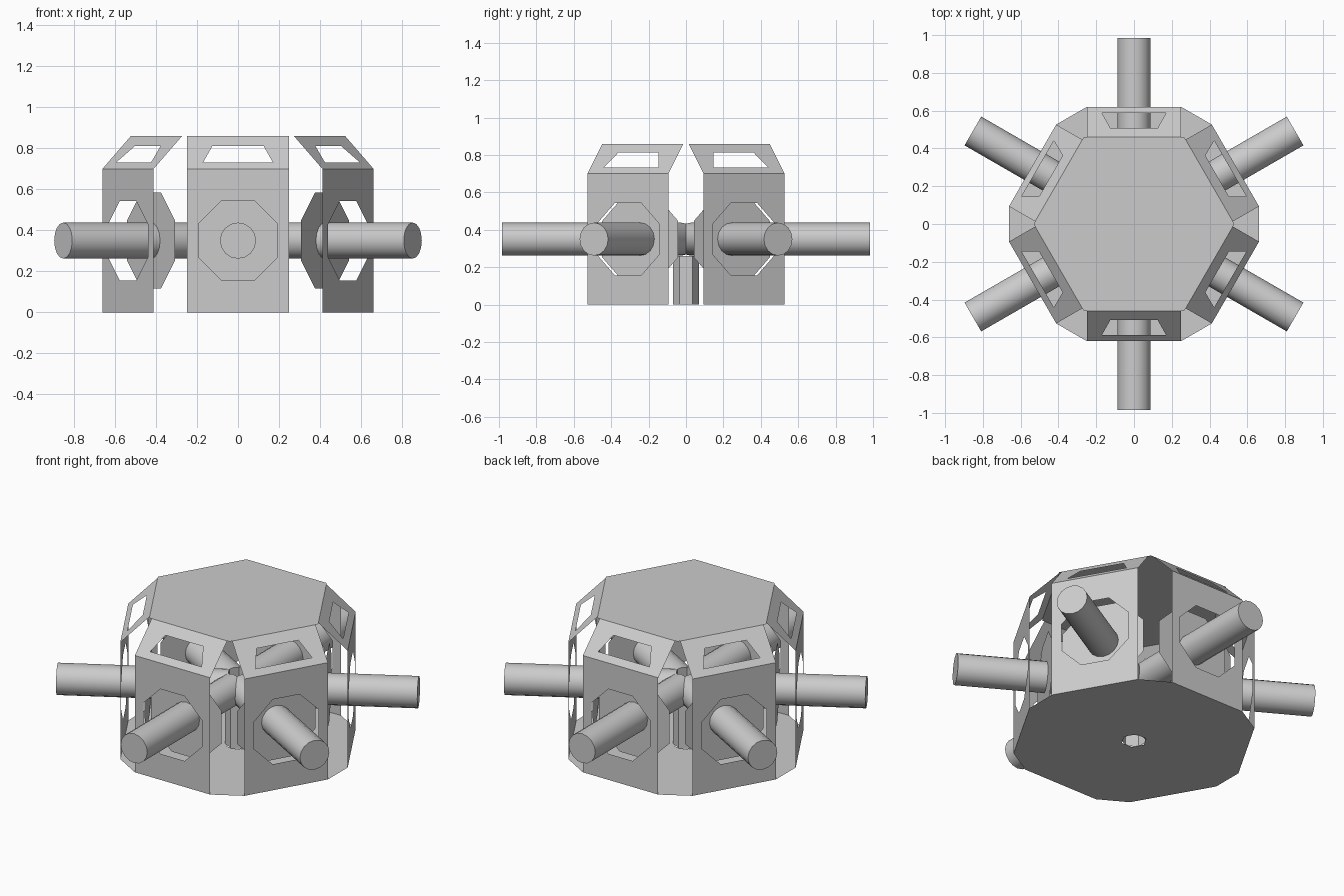
import bpy, bmesh, math
from mathutils import Vector, Matrix

if "Cube" in bpy.data.objects:
    bpy.data.objects.remove(bpy.data.objects["Cube"], do_unlink=True)

gray = bpy.data.materials.new("light gray")
gray.diffuse_color = (0.6, 0.6, 0.6, 1)
gray.use_nodes = True
gray.node_tree.nodes["Principled BSDF"].inputs["Base Color"].default_value = (0.6, 0.6, 0.6, 1)

WALL = 0.62      # distance of the walls from the middle
HALF = 0.25      # half the wall width
EAVE = 0.7       # top of the walls
TOP = 0.86       # height of the roof
ROOF = 0.46      # distance of the roof edges from the middle
AXIS = 0.35      # height of the pipes


def make(name, bm, angle=0.0):
    bm.transform(Matrix.Rotation(angle, 4, "Z"))
    mesh = bpy.data.meshes.new(name)
    bm.to_mesh(mesh)
    bm.free()
    mesh.materials.append(gray)
    ob = bpy.data.objects.new(name, mesh)
    bpy.context.collection.objects.link(ob)
    return ob


def ring(radius, sides, turn=0.0):
    step = math.tau / sides
    return [(radius * math.cos((i + turn) * step), radius * math.sin((i + turn) * step))
            for i in range(sides)]


def plate(outline, hole=(), place=lambda u, v: (u, v, 0)):
    """Flat sheet with an optional hole, set in space by place."""
    bm = bmesh.new()
    edges = []
    for loop in (outline, hole):
        vs = [bm.verts.new((u, v, 0)) for u, v in loop]
        edges += [bm.edges.new((vs[i], vs[i - 1])) for i in range(len(vs))]
    bmesh.ops.triangle_fill(bm, edges=edges, use_beauty=True, normal=(0, 0, 1))
    bmesh.ops.dissolve_limit(bm, angle_limit=0.01, verts=bm.verts, edges=bm.edges)
    for v in bm.verts:
        v.co = Vector(place(v.co.x, v.co.y))
    return bm


def pipe(radius, sides, start, end, caps=True):
    bm = bmesh.new()
    bmesh.ops.create_cone(bm, cap_ends=caps, segments=sides, radius1=radius,
                          radius2=radius, depth=end - start)
    bmesh.ops.translate(bm, verts=bm.verts, vec=(0, 0, (start + end) / 2))
    return bm


# Six identical bays around the middle
for k in range(6):
    turn = k * math.tau / 6
    n = k + 1

    # Upright wall with an octagonal opening
    hole = [(u, v + AXIS) for u, v in ring(0.21, 8, 0.5)]
    wall = [(-HALF, 0), (HALF, 0), (HALF, EAVE), (-HALF, EAVE)]
    make(f"wall_{n}", plate(wall, hole, lambda u, v: (u, -WALL, v)), turn)

    # Sloping window frame between wall and roof
    frame = [(-HALF, 0), (HALF, 0), (HALF, 1), (-HALF, 1)]
    window = [(-0.17, 0.2), (0.17, 0.2), (0.125, 0.7), (-0.125, 0.7)]
    make(f"window_frame_{n}", plate(frame, window, lambda u, v: (
        u, -WALL + v * (WALL - ROOF), EAVE + v * (TOP - EAVE))), turn)

    # Octagonal collar behind the wall
    collar = [(u, v + AXIS) for u, v in ring(0.254, 8, 0.5)]
    make(f"collar_{n}", plate(collar, (), lambda u, v: (u, -0.49, v)), turn)

    # Pipe reaching out through the opening
    bm = pipe(0.088, 16, 0.05, 0.985)
    bm.transform(Matrix.Translation((0, 0, AXIS)) @ Matrix.Rotation(math.pi / 2, 4, "X"))
    ob = make(f"pipe_{n}", bm, turn)
    bpy.ops.object.select_all(action="DESELECT")
    ob.select_set(True)
    bpy.context.view_layer.objects.active = ob
    bpy.ops.object.shade_smooth_by_angle(angle=math.radians(40))

# Hexagonal roof
make("roof", plate(ring(ROOF / math.cos(math.pi / 6), 6), (), lambda u, v: (u, v, TOP)))

# Twelve-sided floor with a small drain in the middle
corners = []
for k in range(6):
    spin = Matrix.Rotation(k * math.tau / 6, 3, "Z")
    corners += [(spin @ Vector((s * HALF, -WALL, 0))).xy for s in (-1, 1)]
make("floor", plate(corners, ring(0.07, 6)))
make("drain", pipe(0.07, 6, 0, 0.26, caps=False))
